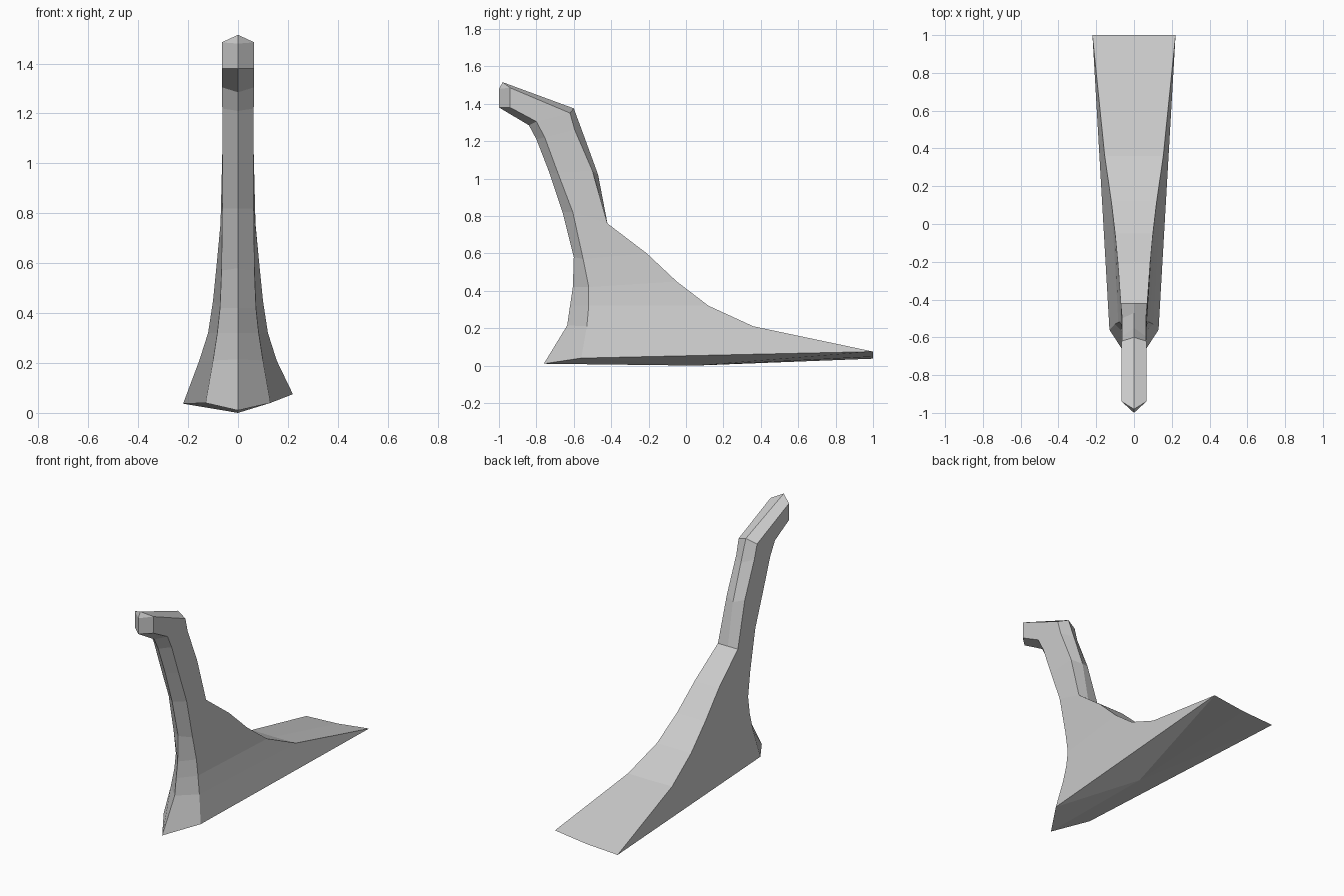
import bpy, bmesh

if "Cube" in bpy.data.objects:
    bpy.data.objects.remove(bpy.data.objects["Cube"])

mat = bpy.data.materials.new("pale grey")
mat.diffuse_color = (0.6, 0.6, 0.6, 1)
mat.use_nodes = True
mat.node_tree.nodes["Principled BSDF"].inputs["Base Color"].default_value = mat.diffuse_color

# Sections from head to base:
# front ridge (y, z), front corner (x, y, z), back corner (x, y, z), back ridge (y, z)
sections = [
    ((-1.0, 1.38), (.065, -.94, 1.38), (.065, -.94, 1.485), (-.98, 1.515)),
    ((-.84, 1.285), (.065, -.80, 1.305), (.065, -.62, 1.35), (-.60, 1.375)),
    ((-.80, 1.21), (.063, -.755, 1.22), (.063, -.595, 1.26), (-.55, 1.24)),
    ((-.73, 1.03), (.063, -.685, 1.03), (.063, -.50, 1.04), (-.47, 1.02)),
    ((-.66, .82), (.063, -.605, .82), (.07, -.42, .76), (-.42, .76)),
    ((-.60, .58), (.066, -.55, .57), (.085, -.21, .60), (-.21, .60)),
    ((-.605, .42), (.072, -.52, .42), (.10, -.05, .45), (-.05, .45)),
    ((-.62, .32), (.083, -.52, .32), (.12, .12, .32), (.12, .32)),
    ((-.635, .215), (.10, -.53, .21), (.155, .36, .21), (.36, .208)),
    ((-.76, .01), (.13, -.56, .04), (.22, 1.0, .075), (1.0, .048)),
]

bm = bmesh.new()
rings = []
for front, fc, bc, back in sections:
    pts = [(0, *front), fc, bc, (0, *back), (-bc[0], bc[1], bc[2]), (-fc[0], fc[1], fc[2])]
    rings.append([bm.verts.new(p) for p in pts])
rings[-1][4].co.z = .037      # the tail edge is slightly tilted

# Skin between neighbouring sections
for a, b in zip(rings, rings[1:]):
    for i in range(6):
        j = (i + 1) % 6
        bm.faces.new((a[i], a[j], b[j], b[i]))


def fan(ring, tip):
    """Close an end of the body with triangles around a tip point."""
    v = bm.verts.new(tip)
    for i in range(6):
        bm.faces.new((ring[i], ring[(i + 1) % 6], v))


fan(rings[0], (0, -1.0, 1.48))    # snout
fan(rings[-1], (0, .05, 0))       # shallow keel underneath

bmesh.ops.recalc_face_normals(bm, faces=bm.faces[:])
mesh = bpy.data.meshes.new("curved_neck_body")
bm.to_mesh(mesh)
bm.free()
mesh.materials.append(mat)
body = bpy.data.objects.new("curved_neck_body", mesh)
bpy.context.collection.objects.link(body)
